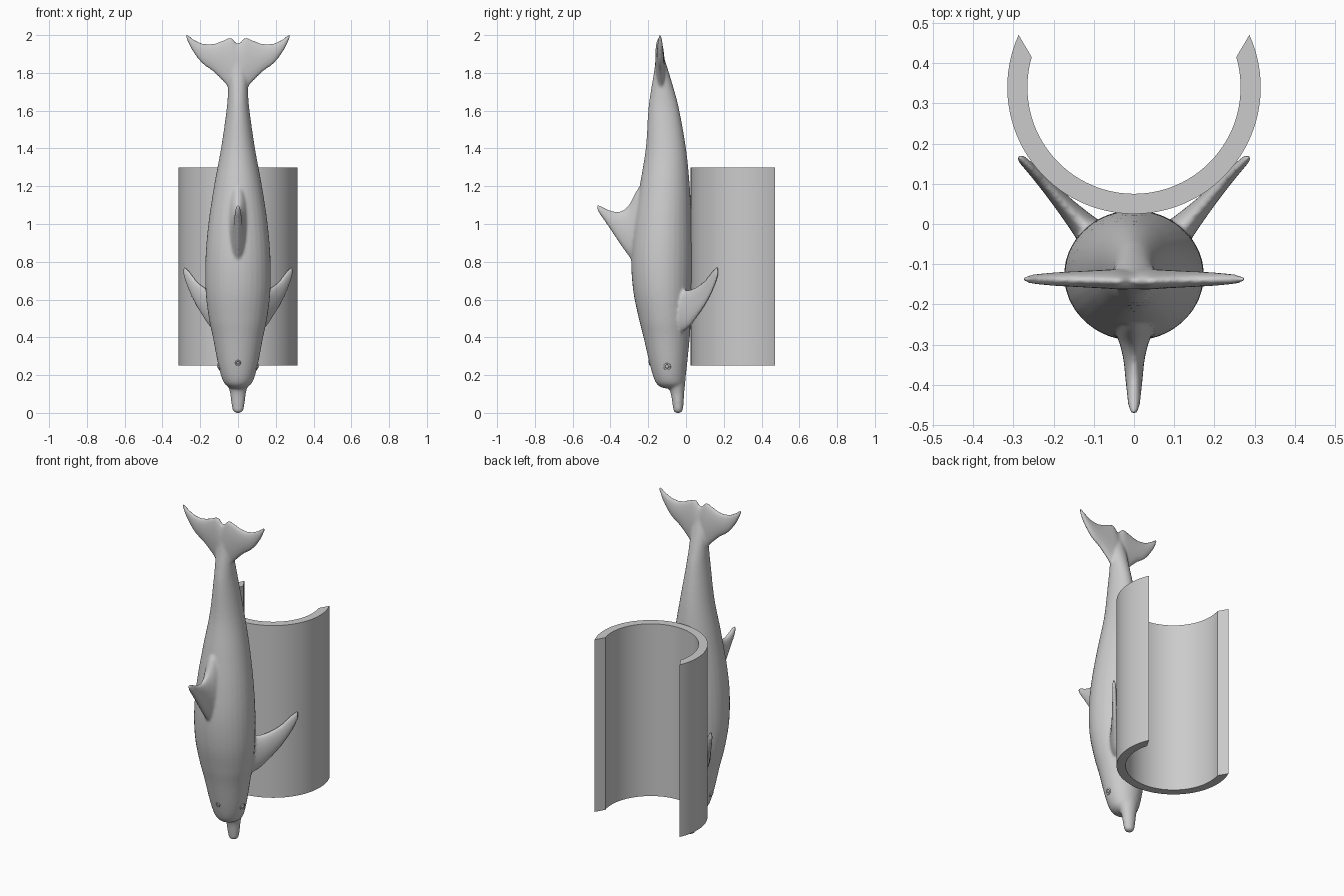
import bpy, bmesh, math
from mathutils import Vector

cube = bpy.data.objects.get("Cube")
if cube:
    bpy.data.objects.remove(cube)

grey = bpy.data.materials.new("plain grey")
grey.use_nodes = True
colour = (0.6, 0.6, 0.6, 1)
grey.diffuse_color = colour
grey.node_tree.nodes["Principled BSDF"].inputs["Base Color"].default_value = colour


def make_object(name, bm):
    bmesh.ops.recalc_face_normals(bm, faces=bm.faces)
    mesh = bpy.data.meshes.new(name)
    bm.to_mesh(mesh)
    bm.free()
    mesh.materials.append(grey)
    obj = bpy.data.objects.new(name, mesh)
    bpy.context.collection.objects.link(obj)
    return obj


def spline(a, b, c, d, t):
    return 0.5 * (2 * b + (c - a) * t + (2 * a - 5 * b + 4 * c - d) * t ** 2
                  + (3 * b - a - 3 * c + d) * t ** 3)


def loft(bm, sections, sides=32, steps=5):
    """Skin smoothly interpolated ellipses given as (centre, half axis, half axis)."""
    secs = [[Vector(v) for v in s] for s in sections]
    last = len(secs) - 1
    smooth = []
    for i in range(last):
        quad = [secs[max(i - 1, 0)], secs[i], secs[i + 1], secs[min(i + 2, last)]]
        for k in range(steps):
            smooth.append([spline(*(q[j] for q in quad), k / steps) for j in range(3)])
    smooth.append(secs[-1])
    rings = []
    for c, a, b in smooth:
        angles = [math.tau * n / sides for n in range(sides)]
        rings.append([bm.verts.new(c + a * math.cos(t) + b * math.sin(t)) for t in angles])
    for r, s in zip(rings, rings[1:]):
        for n in range(sides):
            m = (n + 1) % sides
            bm.faces.new((r[n], r[m], s[m], s[n]))
    bm.faces.new(rings[0][::-1])
    bm.faces.new(rings[-1])


def trunk(bm, rows):
    # rows: height, front y, back y, half width
    loft(bm, [((0, (f + b) / 2, z), (w, 0, 0), (0, (b - f) / 2, 0)) for z, f, b, w in rows])


bm = bmesh.new()

# Body and melon
trunk(bm, [
    (0.13, -0.11, -0.03, 0.03), (0.14, -0.14, -0.015, 0.055), (0.17, -0.165, -0.005, 0.08),
    (0.25, -0.19, 0.005, 0.104), (0.4, -0.225, 0.02, 0.133), (0.5, -0.25, 0.026, 0.154),
    (0.65, -0.28, 0.032, 0.172), (0.82, -0.29, 0.035, 0.172), (1.0, -0.275, 0.03, 0.157),
    (1.2, -0.245, 0.02, 0.127), (1.4, -0.213, 0, 0.09), (1.6, -0.2, -0.035, 0.061),
    (1.7, -0.187, -0.06, 0.053), (1.8, -0.17, -0.09, 0.05), (1.88, -0.16, -0.115, 0.035),
    (1.94, -0.15, -0.13, 0.015)])

# Beak
trunk(bm, [
    (0, -0.055, -0.03, 0.012), (0.012, -0.066, -0.018, 0.027), (0.05, -0.072, -0.013, 0.035),
    (0.11, -0.083, -0.009, 0.043), (0.17, -0.11, -0.003, 0.06), (0.23, -0.12, 0, 0.07)])

# Tail flukes, one half listed from the middle out: x, low z, high z, half thickness
half = [(0.035, 1.7, 1.987, 0.025), (0.07, 1.745, 1.977, 0.023), (0.13, 1.805, 1.955, 0.02),
        (0.19, 1.85, 1.957, 0.017), (0.24, 1.915, 1.982, 0.013), (0.268, 1.97, 2.003, 0.009),
        (0.276, 1.986, 2.003, 0.004)]
fluke = [(-x, *rest) for x, *rest in reversed(half)] + [(0, 1.68, 1.955, 0.025)] + half
loft(bm, [((x, -0.137, (lo + hi) / 2), (0, -0.02 * (hi - lo), (hi - lo) / 2), (0, t, 0))
          for x, lo, hi, t in fluke])

# Dorsal fin: y, low z, high z, half thickness
loft(bm, [((0, y, (lo + hi) / 2), (0, 0, (hi - lo) / 2), (t, 0, 0)) for y, lo, hi, t in [
    (-0.22, 0.73, 1.23, 0.06), (-0.26, 0.77, 1.18, 0.05), (-0.3, 0.825, 1.105, 0.035),
    (-0.34, 0.88, 1.07, 0.026), (-0.38, 0.94, 1.067, 0.022), (-0.42, 1, 1.08, 0.018),
    (-0.455, 1.05, 1.098, 0.014), (-0.471, 1.08, 1.1, 0.007)]])

# Pectoral fins: x, y, low z, high z, half thickness
for side in (-1, 1):
    loft(bm, [((side * x, y, (lo + hi) / 2), (0, 0, (hi - lo) / 2),
               (side * t * 0.74, -t * 0.67, 0)) for x, y, lo, hi, t in [
        (0.1, -0.03, 0.42, 0.66, 0.04), (0.14, 0.012, 0.45, 0.65, 0.03),
        (0.18, 0.055, 0.505, 0.667, 0.022), (0.22, 0.1, 0.57, 0.7, 0.017),
        (0.255, 0.137, 0.64, 0.747, 0.013), (0.28, 0.162, 0.705, 0.772, 0.01),
        (0.287, 0.169, 0.735, 0.772, 0.005)]])

# Fuse the parts into one soft skin
dolphin = make_object("dolphin_body", bm)
remesh = dolphin.modifiers.new("fuse", 'REMESH')
remesh.mode = 'VOXEL'
remesh.voxel_size = 0.007
remesh.use_smooth_shade = True
soften = dolphin.modifiers.new("soften", 'SMOOTH')
soften.factor = 0.5
soften.iterations = 7

# Eyes with raised lids, and the blowhole
def ring(name, centre, normal, radius, thickness):
    bpy.ops.mesh.primitive_torus_add(major_radius=radius, minor_radius=thickness,
                                     major_segments=24, minor_segments=8, location=centre)
    obj = bpy.context.object
    obj.name = name
    obj.rotation_euler = Vector(normal).to_track_quat('Z', 'Y').to_euler()
    obj.data.materials.append(grey)
    bpy.ops.object.shade_smooth()


for side, label in ((-1, "right"), (1, "left")):
    spot = (side * 0.1, -0.1, 0.245)
    ring(label + "_eyelid", spot, (side, -0.1, -0.25), 0.015, 0.005)
    bpy.ops.mesh.primitive_uv_sphere_add(segments=16, ring_count=10, radius=0.01, location=spot)
    eye = bpy.context.object
    eye.name = label + "_eye"
    eye.data.materials.append(grey)
    bpy.ops.object.shade_smooth()
ring("blowhole", (0, -0.193, 0.265), (0, -1, -0.25), 0.011, 0.004)

# Open tube behind the body, with slanted lips at the gap
bm = bmesh.new()
count = 64


def arc(radius, lip):
    span = math.pi + 2 * math.radians(lip)
    start = math.radians(lip)
    return [(radius * math.cos(start - span * i / count),
             0.34 + radius * math.sin(start - span * i / count)) for i in range(count + 1)]


outline = list(zip(arc(0.315, 24.4), arc(0.265, 16.4)))
strips = [[bm.verts.new((*p, z)) for p in pair for z in (0.25, 1.3)] for pair in outline]
for a, b in zip(strips, strips[1:]):
    for i, j in ((0, 1), (1, 3), (3, 2), (2, 0)):
        bm.faces.new((a[i], a[j], b[j], b[i]))
for end in (strips[0], strips[-1]):
    bm.faces.new([end[i] for i in (0, 1, 3, 2)])
tube = make_object("open_tube", bm)
bpy.context.view_layer.objects.active = tube
bpy.ops.object.select_all(action='DESELECT')
tube.select_set(True)
bpy.ops.object.shade_smooth_by_angle(angle=math.radians(30))
